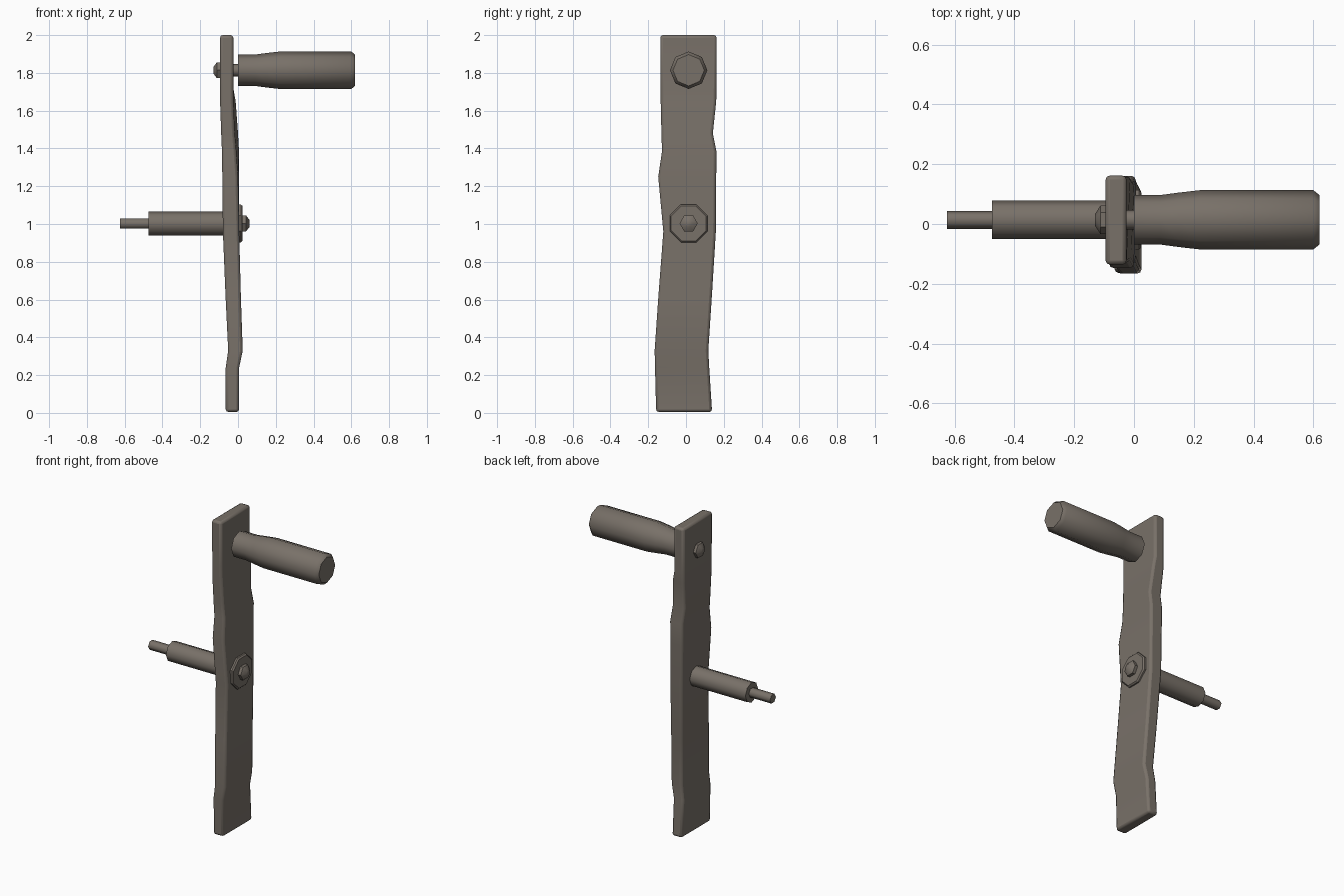
import bpy, bmesh, math

if "Cube" in bpy.data.objects:
    bpy.data.objects.remove(bpy.data.objects["Cube"])

metal = bpy.data.materials.new("warm grey metal")
metal.diffuse_color = (0.19, 0.165, 0.14, 1)
metal.use_nodes = True
metal.node_tree.nodes["Principled BSDF"].inputs["Base Color"].default_value = metal.diffuse_color


def finish(name, bm, angle):
    bmesh.ops.recalc_face_normals(bm, faces=bm.faces)
    me = bpy.data.meshes.new(name)
    bm.to_mesh(me)
    bm.free()
    ob = bpy.data.objects.new(name, me)
    bpy.context.collection.objects.link(ob)
    me.materials.append(metal)
    bpy.ops.object.select_all(action='DESELECT')
    ob.select_set(True)
    bpy.context.view_layer.objects.active = ob
    bpy.ops.object.shade_smooth_by_angle(angle=math.radians(angle))
    return ob


def loft(rings):
    bm = bmesh.new()
    rows = [[bm.verts.new(p) for p in r] for r in rings]
    n = len(rows[0])
    for a, b in zip(rows, rows[1:]):
        for i in range(n):
            j = (i + 1) % n
            bm.faces.new((a[i], a[j], b[j], b[i]))
    bm.faces.new(rows[0])
    bm.faces.new(rows[-1])
    return bm


def turned(name, z, sides, profile, turn=0.0, angle=50, y=0.014):
    """Part turned around an axis along x; profile is (x, radius)."""
    rings = []
    for x, r in profile:
        rings.append([(x, y + r * math.cos(t), z + r * math.sin(t))
                      for t in (turn + math.tau * i / sides for i in range(sides))])
    return finish(name, loft(rings), angle)


# Bent flat arm: z, y front, y back, x left, x right at front edge, x right at back edge
rows = [
    (0.005, -0.158, 0.138, -0.065, 0.005, 0.005),
    (0.24, -0.164, 0.123, -0.065, 0.006, 0.006),
    (0.33, -0.166, 0.118, -0.052, 0.025, 0.025),
    (0.62, -0.146, 0.137, -0.066, 0.015, 0.015),
    (0.96, -0.120, 0.158, -0.080, 0.006, 0.006),
    (1.25, -0.147, 0.160, -0.083, 0.000, 0.006),
    (1.385, -0.127, 0.161, -0.085, -0.010, 0.006),
    (1.48, -0.130, 0.142, -0.089, -0.018, 0.001),
    (1.65, -0.134, 0.160, -0.095, -0.025, -0.012),
    (1.72, -0.134, 0.161, -0.095, -0.025, -0.025),
    (2.0, -0.136, 0.162, -0.095, -0.025, -0.025),
]
arm = finish("crank_arm", loft([
    [(xl, yf, z), (xf, yf, z), (xb, yb, z), (xl, yb, z)]
    for z, yf, yb, xl, xf, xb in rows]), 40)
bevel = arm.modifiers.new("soft edges", 'BEVEL')
bevel.width = 0.014
bevel.segments = 2
bevel.limit_method = 'ANGLE'
bevel.angle_limit = math.radians(50)

# Grip with its pin and end nut
turned("hand_grip", 1.814, 8, [(0, 0.083), (0.09, 0.083), (0.15, 0.091),
                               (0.22, 0.099), (0.6, 0.099), (0.62, 0.083)])
turned("grip_pin", 1.814, 8, [(-0.06, 0.033), (0.01, 0.033)])
turned("grip_nut", 1.814, 6, [(-0.13, 0.020), (-0.112, 0.048), (-0.08, 0.048)])

# Axle, stepped tip, washer and axle nut
turned("axle_shaft", 1.002, 8, [(-0.475, 0.064), (-0.05, 0.064)])
turned("axle_tip", 1.002, 6, [(-0.625, 0.03), (-0.46, 0.03)], angle=65)
turned("washer", 1.003, 8, [(-0.03, 0.108), (0.016, 0.108), (0.024, 0.100)],
       turn=math.pi / 8, angle=30)
turned("axle_nut", 1.003, 6, [(0.01, 0.048), (0.043, 0.048), (0.062, 0.020)])
